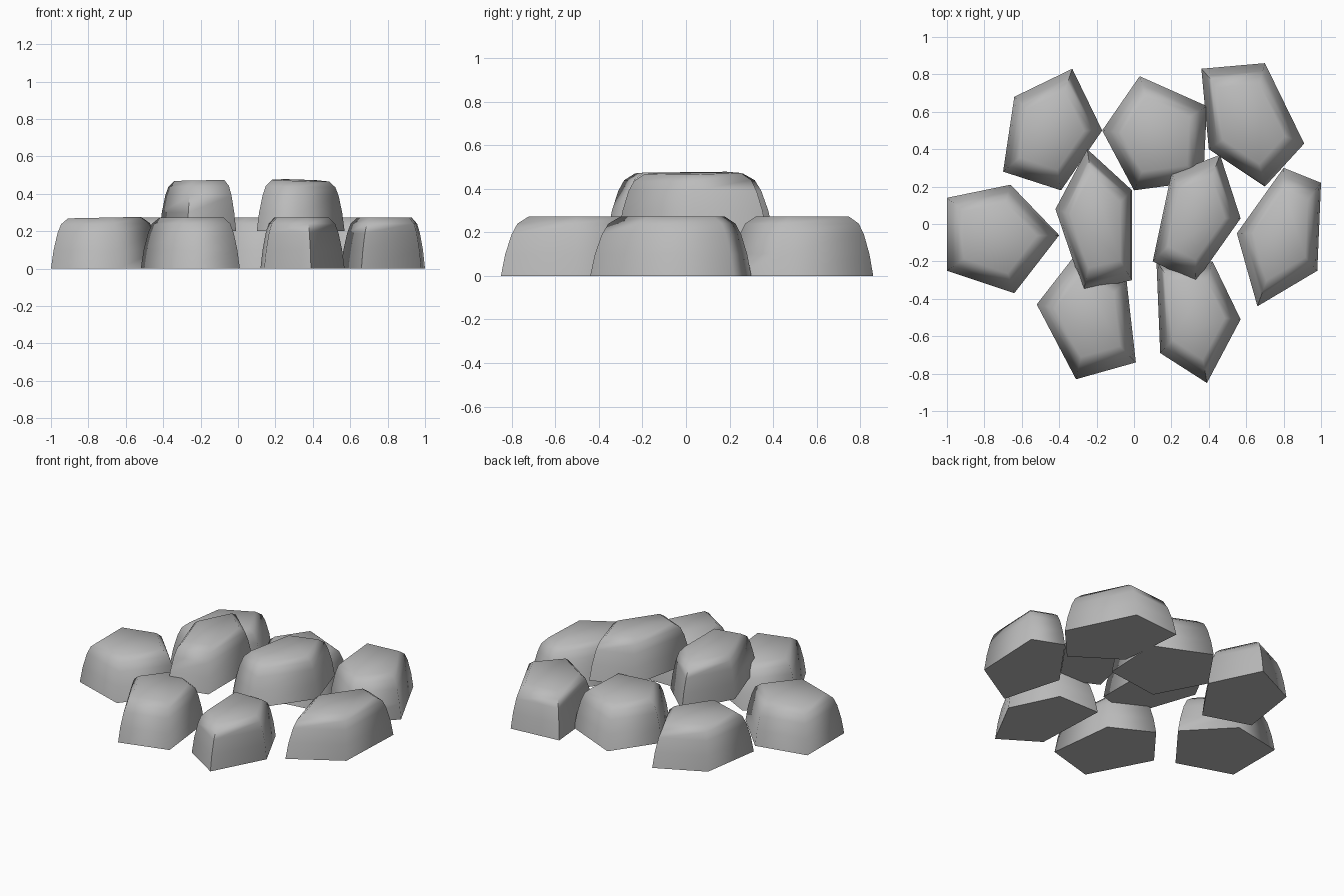
import bpy, bmesh, math
from mathutils import Vector

cube = bpy.data.objects.get("Cube")
if cube:
    bpy.data.objects.remove(cube, do_unlink=True)

# One plain stone colour
stone_mat = bpy.data.materials.new("stone_grey")
stone_mat.use_nodes = True
colour = (0.5, 0.5, 0.5, 1)
stone_mat.diffuse_color = colour
bsdf = stone_mat.node_tree.nodes["Principled BSDF"]
bsdf.inputs["Base Color"].default_value = colour
bsdf.inputs["Roughness"].default_value = 0.8

# Shared side profile: (height, outline scale)
PROFILE = [(0, 1), (0.1, 0.945), (0.19, 0.865), (0.24, 0.79), (0.272, 0.65)]


def make_stone(name, outline, base=0.0, tilt=(0, 0)):
    """Loft a five-sided outline up the profile, with a slightly tilted top."""
    pts = [Vector(p) for p in outline]
    area = sum(a.cross(b) for a, b in zip(pts, pts[1:] + pts[:1]))
    if area < 0:
        pts.reverse()
    centre = sum(pts, Vector((0, 0))) / len(pts)
    bm = bmesh.new()
    rings = []
    for height, scale in PROFILE:
        lean = max(0, height - 0.19) / 0.08
        ring = []
        for p in pts:
            d = (p - centre) * scale
            z = base + height + lean * d.dot(Vector(tilt))
            ring.append(bm.verts.new((*(centre + d), z)))
        rings.append(ring)
    for low, high in zip(rings, rings[1:]):
        for i in range(len(pts)):
            j = (i + 1) % len(pts)
            bm.faces.new((low[i], low[j], high[j], high[i]))
    bm.faces.new(rings[-1])
    bm.faces.new(rings[0][::-1])
    mesh = bpy.data.meshes.new(name)
    bm.to_mesh(mesh)
    bm.free()
    mesh.materials.append(stone_mat)
    obj = bpy.data.objects.new(name, mesh)
    bpy.context.collection.objects.link(obj)
    # Only the tightest corners and the base rim stay sharp
    bpy.ops.object.select_all(action="DESELECT")
    obj.select_set(True)
    bpy.context.view_layer.objects.active = obj
    bpy.ops.object.shade_smooth_by_angle(angle=math.radians(80))


# Ring of ground stones
make_stone("right_side_stone", [(-1, -.25), (-1, .14), (-.66, .21), (-.4, -.06), (-.64, -.37)], tilt=(.02, 0))
make_stone("back_right_stone", [(-.7, .28), (-.64, .68), (-.33, .83), (-.17, .5), (-.39, .18)])
make_stone("back_middle_stone", [(-.17, .5), (.03, .79), (.39, .63), (.37, .23), (0, .18)])
make_stone("back_left_stone", [(.36, .83), (.7, .86), (.91, .43), (.7, .2), (.4, .4)])
make_stone("left_side_stone", [(.55, -.05), (.8, .3), (1, .22), (.98, -.25), (.66, -.44)])
make_stone("front_right_stone", [(-.52, -.43), (-.31, -.16), (-.04, -.3), (.01, -.74), (-.31, -.83)])
make_stone("front_left_stone", [(.12, -.2), (.14, -.69), (.39, -.85), (.57, -.51), (.42, -.2)])

# Two stones resting on top
make_stone("upper_right_stone", [(-.42, .08), (-.25, .4), (-.01, .18), (-.01, -.3), (-.27, -.36)], 0.2, (.02, 0))
make_stone("upper_left_stone", [(.1, -.2), (.2, .27), (.46, .37), (.57, .03), (.33, -.31)], 0.2, (-.04, .02))
